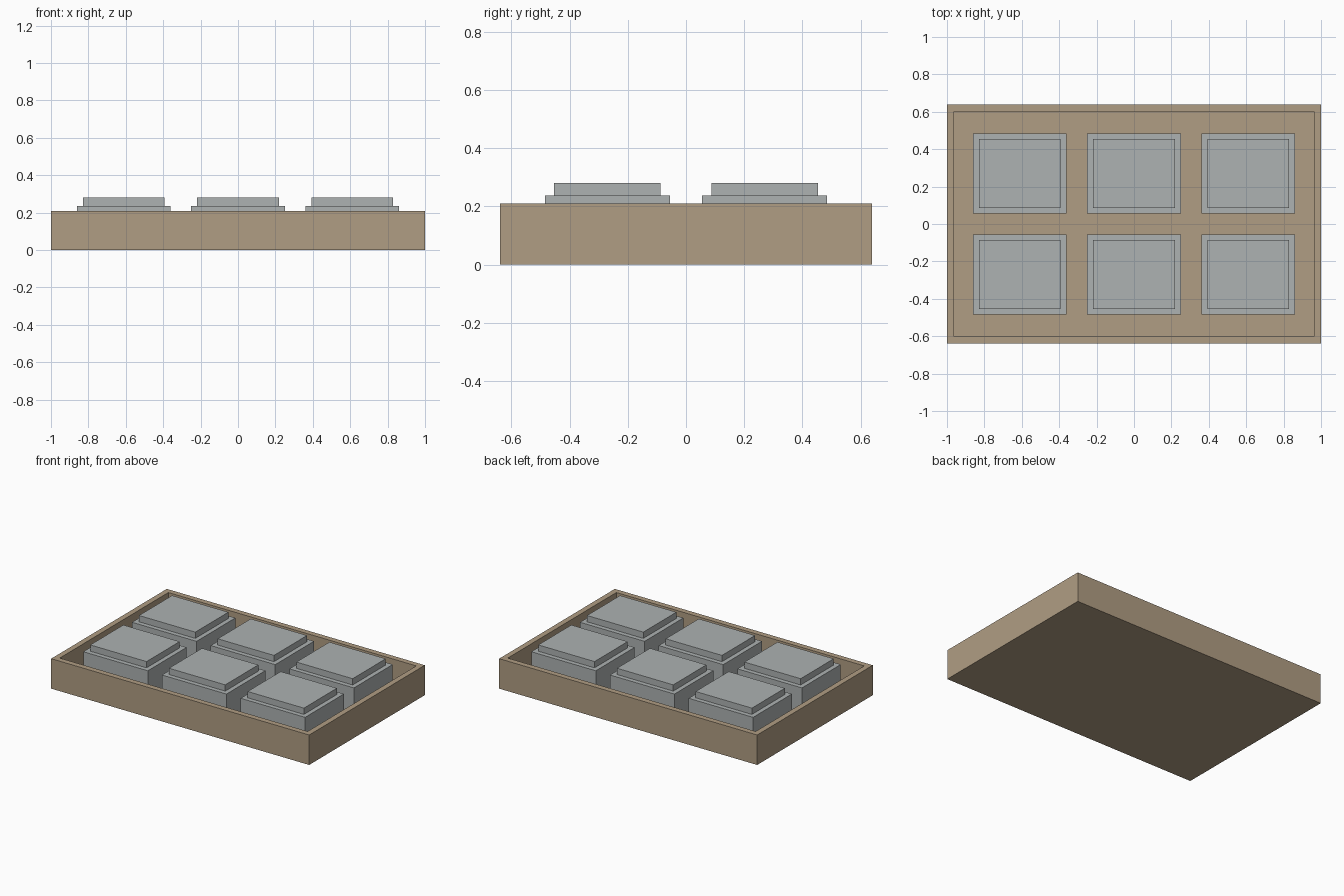
import bpy
import bmesh

if "Cube" in bpy.data.objects:
    bpy.data.objects.remove(bpy.data.objects["Cube"], do_unlink=True)


def srgb(*rgb):
    return tuple((c / 255 / 12.92 if c < 11 else ((c / 255 + 0.055) / 1.055) ** 2.4) for c in rgb) + (1.0,)


def material(name, colour):
    mat = bpy.data.materials.new(name)
    mat.use_nodes = True
    mat.diffuse_color = colour
    mat.node_tree.nodes["Principled BSDF"].inputs["Base Color"].default_value = colour
    return mat


wood = material("tan wood", srgb(176, 157, 131))
metal = material("pale grey", srgb(173, 178, 178))


def block(name, mat, x, y, size_x, size_y, bottom, top, inset=0, step=0):
    """Box whose top face is inset, then raised or sunk by step."""
    bm = bmesh.new()
    bmesh.ops.create_cube(bm, size=1)
    bmesh.ops.scale(bm, vec=(size_x, size_y, top - bottom), verts=bm.verts)
    bmesh.ops.translate(bm, vec=(0, 0, (top + bottom) / 2), verts=bm.verts)
    bm.normal_update()
    cap = max(bm.faces, key=lambda f: f.normal.z)
    bmesh.ops.inset_region(bm, faces=[cap], thickness=inset)
    rim = list(cap.edges)
    # Extrude the inset cap to leave vertical walls around it
    result = bmesh.ops.extrude_face_region(bm, geom=[cap] + rim)
    raised = [v for v in result["geom"] if isinstance(v, bmesh.types.BMVert)]
    bmesh.ops.translate(bm, vec=(0, 0, step), verts=raised)
    if cap.is_valid:
        bmesh.ops.delete(bm, geom=[cap], context="FACES_ONLY")
    bmesh.ops.recalc_face_normals(bm, faces=bm.faces)
    mesh = bpy.data.meshes.new(name)
    bm.to_mesh(mesh)
    bm.free()
    mesh.materials.append(mat)
    obj = bpy.data.objects.new(name, mesh)
    obj.location = (x, y, 0)
    bpy.context.collection.objects.link(obj)
    return obj


# Open tray with a sunken floor
FLOOR = 0.055
block("tray", wood, 0, 0, 2.0, 1.28, 0, 0.21, inset=0.055, step=FLOOR - 0.21)

# Two rows of three stepped blocks standing on the tray floor
for row, y in (("front", -0.27), ("back", 0.27)):
    for column, x in (("right", -0.61), ("middle", 0), ("left", 0.61)):
        block(f"{row}_{column}_block", metal, x, y, 0.5, 0.43,
              FLOOR, 0.237, inset=0.045, step=0.044)
